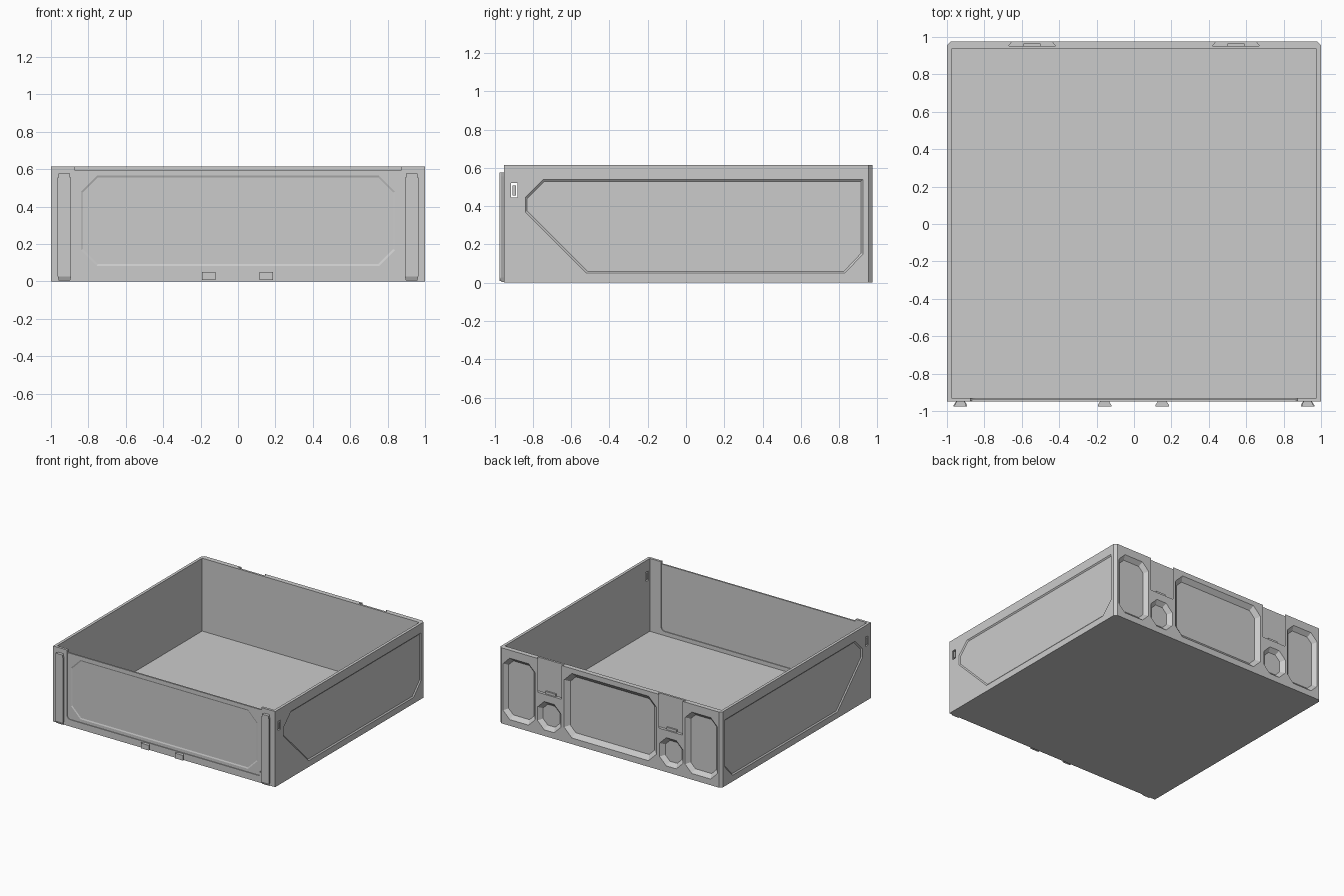
import bpy, bmesh, math
from mathutils import Vector

if "Cube" in bpy.data.objects:
    bpy.data.objects.remove(bpy.data.objects["Cube"])


def inset(pts, w):
    """Move every edge of a convex counter-clockwise polygon inward by w."""
    out, n = [], len(pts)
    for i in range(n):
        p, a, b = Vector(pts[i]), Vector(pts[i - 1]), Vector(pts[(i + 1) % n])
        d1, d2 = (p - a).normalized(), (b - p).normalized()
        n1, n2 = Vector((-d1.y, d1.x)), Vector((-d2.y, d2.x))
        out.append(tuple(p + (n1 + n2) * (w / (1 + n1.dot(n2)))))
    return out


def loft(name, low, high, place, d0, d1):
    """Solid between two matching outlines at depths d0 and d1."""
    bm = bmesh.new()
    a = [bm.verts.new(place(u, v, d0)) for u, v in low]
    b = [bm.verts.new(place(u, v, d1)) for u, v in high]
    bm.faces.new(a)
    bm.faces.new(b)
    n = len(a)
    for i in range(n):
        bm.faces.new((a[i], a[(i + 1) % n], b[(i + 1) % n], b[i]))
    bmesh.ops.recalc_face_normals(bm, faces=bm.faces)
    me = bpy.data.meshes.new(name)
    bm.to_mesh(me)
    bm.free()
    ob = bpy.data.objects.new(name, me)
    bpy.context.collection.objects.link(ob)
    return ob


def xz(u, v, d): return (u, d, v)
def yz(u, v, d): return (d, u, v)
def xy(u, v, d): return (u, v, d)


def rect(a0, a1, b0, b1):
    return [(a0, b0), (a1, b0), (a1, b1), (a0, b1)]


def octagon(a0, a1, b0, b1, c):
    return [(a0 + c, b0), (a1 - c, b0), (a1, b0 + c), (a1, b1 - c),
            (a1 - c, b1), (a0 + c, b1), (a0, b1 - c), (a0, b0 + c)]


def box(name, x0, x1, y0, y1, z0, z1):
    r = rect(x0, x1, y0, y1)
    return loft(name, r, r, xy, z0, z1)


def cut(ob, cutter):
    m = ob.modifiers.new("cut", 'BOOLEAN')
    m.operation, m.solver, m.object = 'DIFFERENCE', 'EXACT', cutter
    bpy.context.view_layer.objects.active = ob
    bpy.ops.object.modifier_apply(modifier=m.name)
    bpy.data.objects.remove(cutter)


def recess(ob, pts, place, face, depth, slope):
    """Sunken panel with sloped border; depth is signed, going into the part."""
    k = 0.3
    cut(ob, loft("cutter", inset(pts, -slope * k), inset(pts, slope),
                 place, face - depth * k, face + depth))


# Open tray with chamfered rear corners
outline = [(-1, -.95), (1, -.95), (1, .955), (.98, .975), (-.98, .975), (-1, .955)]
tray = loft("tray", outline, outline, xy, 0, .615)
cut(tray, box("cutter", -.977, .977, -.93, .935, .022, .8))

# Rear pockets and dovetail slots
recess(tray, octagon(-.415, .415, .05, .575, .07), xz, .975, -.03, .035)
for s in (-1, 1):
    for x0, x1, z0, z1, c in ((.675, .965, .05, .55, .06), (.445, .655, .05, .28, .06)):
        a, b = sorted((s * x0, s * x1))
        recess(tray, octagon(a, b, z0, z1, c), xz, .975, -.03, .03)
    m = s * .545
    slot = [(m - .125, .952), (m + .125, .952), (m + .095, .99), (m - .095, .99)]
    cut(tray, loft("cutter", slot, slot, xy, .34, .7))
    box("slot_catch", m - .045, m + .045, .948, .964, .335, .36)

# Side panels and small side windows
side = [(-.52, .05), (.83, .05), (.925, .15), (.925, .54), (-.745, .54),
        (-.84, .445), (-.84, .37)]
for s in (-1, 1):
    recess(tray, side, yz, s * 1.0, -s * .008, .01)
    a, b = sorted((s * .95, s * 1.05))
    cut(tray, box("cutter", a, b, -.915, -.88, .445, .52))
    a, b = sorted((s * .98, s * .998))
    box("window_plug", a, b, -.906, -.889, .456, .509)

# Front opening with rounded lower corners
R, W, Z = .03, .875, .055
opening = []
for cx, start in ((W - R, -90), (-W + R, 180)):
    for i in range(7):
        t = math.radians(start + 15 * i)
        opening.append((cx + R * math.cos(t), Z + R + R * math.sin(t)))
    if cx > 0:
        opening += [(W, .7), (-W, .7)]
cut(tray, loft("cutter", opening, opening, xz, -1.0, -.9))

# Front panel: backing plate plus raised face, leaving a seam around it
plate = [(u, min(v, .595)) for u, v in opening]
loft("front_panel_backing", plate, plate, xz, -.944, -.936)
face_pts = [(u * (W - .01) / W, v + .01 if v < .5 else .595) for u, v in plate]
face = loft("front_panel", face_pts, face_pts, xz, -.949, -.94)
recess(face, octagon(-.84, .84, .083, .565, .085), xz, -.949, .004, .01)


# Front dovetail rails and bottom hooks
def dovetail(name, x, half, z0, z1, foot):
    base, tip = half * .6, half
    p = [(x - tip, -.975), (x + tip, -.975), (x + tip, -.968),
         (x + base, -.945), (x - base, -.945), (x - tip, -.968)]
    loft(name, p, p, xy, z0 + foot, z1)
    if foot:
        small = [(x + (u - x) * .85, max(v, -.965)) for u, v in p]
        loft(name + "_foot", small, p, xy, z0, z0 + foot)


for s in (-1, 1):
    dovetail("front_rail", s * .928, .036, .005, .555, .022)
    dovetail("front_rail_cap", s * .928, .031, .555, .577, 0)
for x in (-.157, .151):
    dovetail("bottom_hook", x, .036, .008, .05, 0)
